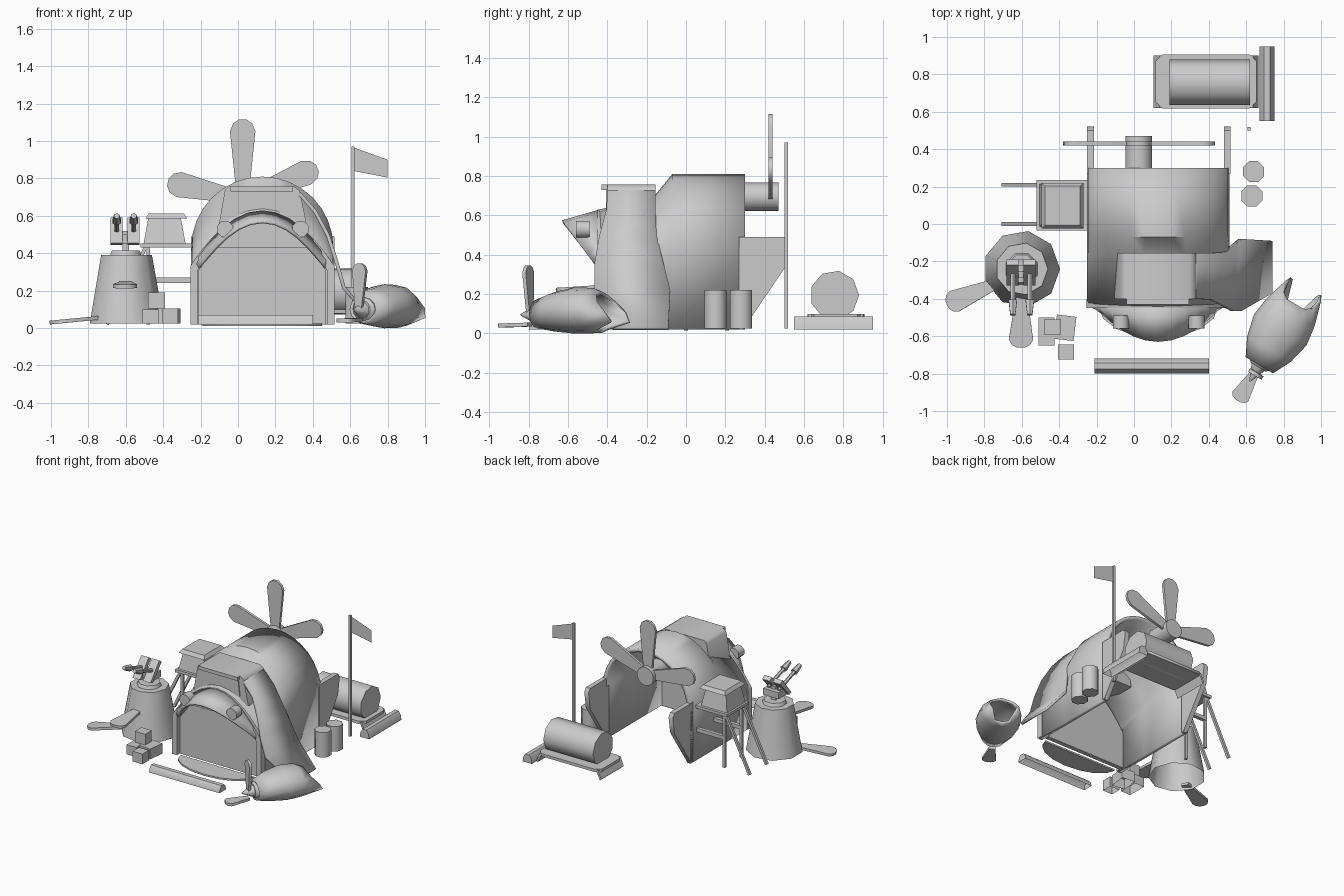
import bpy, bmesh, math
from mathutils import Vector

cube = bpy.data.objects.get("Cube")
if cube:
    bpy.data.objects.remove(cube, do_unlink=True)

grey = bpy.data.materials.new("plain grey")
grey.use_nodes = True
grey.diffuse_color = (0.6, 0.6, 0.6, 1)
grey.node_tree.nodes["Principled BSDF"].inputs["Base Color"].default_value = (0.6, 0.6, 0.6, 1)
parts = []


def mesh(name, verts, faces, thick=0):
    bm = bmesh.new()
    vs = [bm.verts.new(v) for v in verts]
    for f in faces:
        bm.faces.new([vs[i] for i in f])
    bmesh.ops.recalc_face_normals(bm, faces=bm.faces)
    me = bpy.data.meshes.new(name)
    bm.to_mesh(me)
    bm.free()
    me.materials.append(grey)
    ob = bpy.data.objects.new(name, me)
    bpy.context.collection.objects.link(ob)
    if thick:
        mod = ob.modifiers.new("thickness", 'SOLIDIFY')
        mod.thickness = thick
    parts.append(ob)
    return ob


def loft(name, rings, closed=True, caps=(0, -1), thick=0):
    """Skin a row of rings; caps lists the rings that get an end face."""
    n = len(rings[0])
    verts = [p for r in rings for p in r]
    faces = []
    for k in range(len(rings) - 1):
        for i in range(n if closed else n - 1):
            j = (i + 1) % n
            faces.append((k * n + i, k * n + j, k * n + n + j, k * n + n + i))
    for c in caps:
        start = (c % len(rings)) * n
        faces.append(tuple(range(start, start + n)))
    return mesh(name, verts, faces, thick)


def prism_y(name, xz, y0, y1):
    return loft(name, [[(x, y, z) for x, z in xz] for y in (y0, y1)])


def prism_x(name, yz, x0, x1):
    return loft(name, [[(x, y, z) for y, z in yz] for x in (x0, x1)])


def box(name, x0, x1, y0, y1, z0, z1, inset=0, turn=0, caps=(0, -1)):
    cx, cy = (x0 + x1) / 2, (y0 + y1) / 2
    rings = []
    for z, s in ((z0, 0), (z1, inset)):
        ring = []
        for sx, sy in ((-1, -1), (1, -1), (1, 1), (-1, 1)):
            a, b = sx * ((x1 - x0) / 2 - s), sy * ((y1 - y0) / 2 - s)
            ring.append((cx + a * math.cos(turn) - b * math.sin(turn),
                         cy + a * math.sin(turn) + b * math.cos(turn), z))
        rings.append(ring)
    return loft(name, rings, caps=caps)


def rod(name, p, q, r0, r1=None, sides=4, caps=(0, -1)):
    """Straight tapered rod between two points."""
    p, q = Vector(p), Vector(q)
    r1 = r0 if r1 is None else r1
    d = (q - p).normalized()
    u = d.cross(Vector((0, 0, 1)) if abs(d.z) < 0.9 else Vector((0, 1, 0))).normalized()
    v = d.cross(u)
    ang = [math.tau * (i + 0.5) / sides for i in range(sides)]
    return loft(name, [[c + u * r * math.cos(a) + v * r * math.sin(a) for a in ang]
                       for c, r in ((p, r0), (q, r1))], caps=caps)


def blade(name, root, tip, normal, w=0.065, thick=0.02):
    """Flat propeller blade, narrow at the root with a rounded tip."""
    root, tip, n = Vector(root), Vector(tip), Vector(normal).normalized()
    d = tip - root
    s = d.cross(n).normalized()
    outline = [(0, .45), (.3, .65), (.85, 1), (.95, .75), (1, .3)]
    outline += [(t, -k) for t, k in reversed(outline)]
    return loft(name, [[root + d * t + s * (w * k) + n * h for t, k in outline]
                       for h in (-thick / 2, thick / 2)])


# Hangar shell: open arch, round at the back and pointed and lower at the front
CX, N = 0.13, 16


def arch(y, rx, spring, rise, power):
    pts = [(CX - rx, y, 0.02)]
    pts += [(CX - rx * math.cos(math.pi * i / N), y,
             spring + rise * max(0, math.sin(math.pi * i / N)) ** power) for i in range(N + 1)]
    return pts + [(CX + rx, y, 0.02)]


loft("hangar_shell", [arch(0.30, .38, .43, .38, 1), arch(-.07, .38, .43, .38, 1),
                      arch(-.16, .38, .41, .29, 1.2), arch(-.44, .38, .33, .30, 2)],
     closed=False, caps=(), thick=0.03)

# Rear wall wings
for side, x in (("right", -0.25), ("left", 0.48)):
    prism_x(side + "_rear_wall", [(.27, .49), (.50, .49), (.52, .46), (.50, .33), (.29, .02), (.27, .02)],
            x, x + 0.037)

# Front portal: frame, wall, door, hood, lamps and apron
inner = arch(-.45, .345, .31, .265, 2)
outer = arch(-.45, .385, .33, .30, 2)
loft("portal_frame", [[(x, y + d, z) for x, y, z in ring] for ring, d in
                      ((inner, 0), (outer, 0), (outer, .05), (inner, .05), (inner, 0))], closed=False, caps=())
prism_y("front_wall", [(x, z) for x, y, z in inner], -.40, -.38)
prism_y("front_door", [(-.21, .02), (-.21, .31), (-.12, .43), (.38, .43), (.47, .31), (.47, .02)], -.415, -.40)
hood_back = [(x, -.44, z) for x, y, z in outer][2:-2]
hood_front = [(x, -.45 - .18 * max(0, z - .33) / .245, z) for x, y, z in inner][2:-2]
loft("portal_hood", [hood_back, hood_front], closed=False, caps=(), thick=0.015)
for i, x in enumerate((-.07, .335)):
    rod(f"portal_lamp_{i}", (x, -.56, .53), (x, -.49, .53), .046, sides=8)
apron = [(CX - .32 * math.cos(math.pi * i / 8), -.44 - .17 * math.sin(math.pi * i / 8)) for i in range(9)]
loft("apron", [[(x, y, z) for x, y in apron] for z in (.012, .025)])

# Roof cabin above the portal, and the panel sweeping down to the ground
prism_y("roof_cabin", [(-.105, .54), (-.07, .735), (-.05, .757), (.30, .757), (.33, .735), (.37, .54)], -.40, -.155)
box("roof_cabin_brow", -.04, .295, -.43, -.395, .73, .757)
prism_y("roof_cabin_window", [(-.045, .60), (-.03, .73), (.285, .73), (.30, .60)], -.407, -.399)
sweep = [(.295, .757, -.40, -.155), (.34, .72, -.40, -.155), (.42, .63, -.405, -.155), (.49, .50, -.44, -.15),
         (.535, .36, -.465, -.115), (.575, .22, -.465, -.08), (.74, .03, -.37, -.09)]
loft("sweeping_panel", [[(x, f, z), (x, b, z)] for x, z, f, b in sweep], closed=False, caps=(), thick=0.02)

# Roof propeller
rod("roof_propeller_hub", (.025, .28, .695), (.025, .47, .695), .072, sides=14)
for i, (x, z) in enumerate(((.025, 1.115), (-.375, .78), (.425, .855))):
    blade(f"roof_propeller_blade_{i}", (.025, .43, .695), (x, .43, z), (0, 1, 0), .068)

# Watchtower on braced legs
box("tower_deck", -.52, -.24, -.035, .235, .43, .452)
box("tower_cabin", -.505, -.28, -.015, .215, .45, .585, .025)
box("tower_roof", -.495, -.27, -.025, .22, .585, .612, .018)
for i, y in enumerate((.0, .21)):
    rod(f"tower_leg_{i}", (-.48, y, .02), (-.48, y, .44), .014)
    rod(f"tower_brace_{i}", (-.70, y, .02), (-.49, y, .44), .014)
    rod(f"tower_beam_{i}", (-.48, y, .255), (-.24, y, .255), .02)

# Gun turret, hollow underneath
TX, TY = -.60, -.24
rod("turret_base", (TX, TY, .025), (TX, TY, .39), .205, .14, 9, caps=(-1,))
rod("turret_ring", (TX, TY, .39), (TX, TY, .415), .09, .08, 8)
rod("turret_post", (TX, TY, .41), (TX, TY, .52), .025)
for i, x in enumerate((-.648, -.557)):
    prism_x(f"gun_shield_{i}", [(-.33, .455), (-.30, .445), (-.19, .57), (-.22, .59)], x - .035, x + .03)
    rod(f"gun_barrel_{i}", (x, -.22, .505), (x, -.42, .575), .014, sides=6)
    rod(f"gun_muzzle_{i}", (x, -.41, .572), (x, -.485, .60), .026, .016, 6)
box("gun_cradle", -.67, -.535, -.29, -.19, .45, .50)

# Loose propeller blades: one on the ground, one stuck in the turret
blade("ground_blade", (-.74, -.32, .055), (-1.0, -.43, .03), (-.1, 0, 1), .06)
blade("stuck_blade", (-.6, -.38, .24), (-.605, -.66, .222), (0, -.06, 1), .065)

# Crates, open underneath
box("crate_0", -.51, -.425, -.65, -.50, .025, .10, caps=(-1,))
box("crate_1", -.42, -.315, -.62, -.49, .025, .105, turn=-.12, caps=(-1,))
box("crate_2", -.405, -.32, -.725, -.645, .025, .105, caps=(-1,))
box("crate_3", -.48, -.39, -.59, -.51, .105, .19)


# Half-round barriers, open underneath
def half_round(name, p, q, w, h):
    p, q = Vector(p), Vector(q)
    s = (q - p).cross(Vector((0, 0, 1))).normalized() * w
    prof = [(-1, 0), (-.85, .6), (-.4, 1), (.4, 1), (.85, .6), (1, 0)]
    return loft(name, [[c + s * a + Vector((0, 0, h * b)) for a, b in prof] for c in (p, q)], closed=False)


half_round("front_barrier", (-.21, -.76, .02), (.40, -.76, .02), .04, .05)
half_round("rear_barrier", (.71, .55, .02), (.71, .95, .02), .04, .065)

# Storage tank on a splayed tray
TRAY = [(-.27, -.11), (-.23, -.145), (.23, -.145), (.27, -.11), (.27, .11), (.23, .145), (-.23, .145), (-.27, .11)]
loft("tank_tray", [[(.385 + x, .762 + y, z) for x, y in TRAY] for z in (.078, .10)])
for i, (x, s) in enumerate(((.15, -1), (.62, 1))):
    prism_y(f"tank_tray_foot_{i}", [(x, .09), (x + s * .035, .02), (x + s * .045, .03), (x + s * .015, .10)], .62, .90)
rod("tank", (.19, .755, .195), (.62, .755, .195), .125, sides=9)

# Oil drums and flag
for i, y in enumerate((.28, .15)):
    rod(f"drum_{i}", (.64 - .01 * i, y, .025), (.64 - .01 * i, y, .22), .061, sides=8)
rod("flag_pole", (.615, .51, .025), (.615, .51, .97), .013)
mesh("flag", [(.62, .51, .965), (.80, .51, .90), (.80, .51, .805), (.62, .51, .84)], [(0, 1, 2, 3)])

# Wrecked nose section with a ragged open tail: two torn prongs at the sides
nose, axis = Vector((.67, -.755, 0)), Vector((.51, .86, 0))
across = Vector((.86, -.51, 0))
SIDES = 12
JAG = {0: .05, 6: .05, 7: .08, 11: .08, 1: 0, 5: 0}
rings = []
for t, w, h, cz in ((0, .085, .075, .10), (.10, .135, .10, .11), (.22, .163, .118, .117),
                    (.33, .148, .115, .116), (.41, .11, .105, .107)):
    ring = []
    for i in range(SIDES):
        a = math.tau * i / SIDES
        jag = JAG.get(i, -.03) if t > .4 else 0
        ring.append(nose + axis * (t + jag) + across * (w * math.cos(a)) + Vector((0, 0, cz + h * math.sin(a))))
    rings.append(ring)
loft("wreck_fuselage", rings, caps=(), thick=0.018)
rod("wreck_nose_plate", nose + axis * .015 + Vector((0, 0, .1)), nose + axis * -.012 + Vector((0, 0, .1)), .075, .05, 10)
hub = nose + axis * -.01 + Vector((0, 0, .095))
rod("wreck_spinner", hub, hub - axis * .09, .045, .004, 8)
prop = hub - axis * .035
blade("wreck_blade_up", prop, (prop.x + .005, prop.y - .01, .345), axis, .042)
blade("wreck_blade_down", (prop.x, prop.y, .045), (.555, -.945, .04), (0, 0, 1), .05)

# Smooth the curved parts and keep the edges sharp
bpy.ops.object.select_all(action='DESELECT')
for ob in parts:
    ob.select_set(True)
bpy.context.view_layer.objects.active = parts[0]
bpy.ops.object.shade_smooth_by_angle(angle=math.radians(48))
